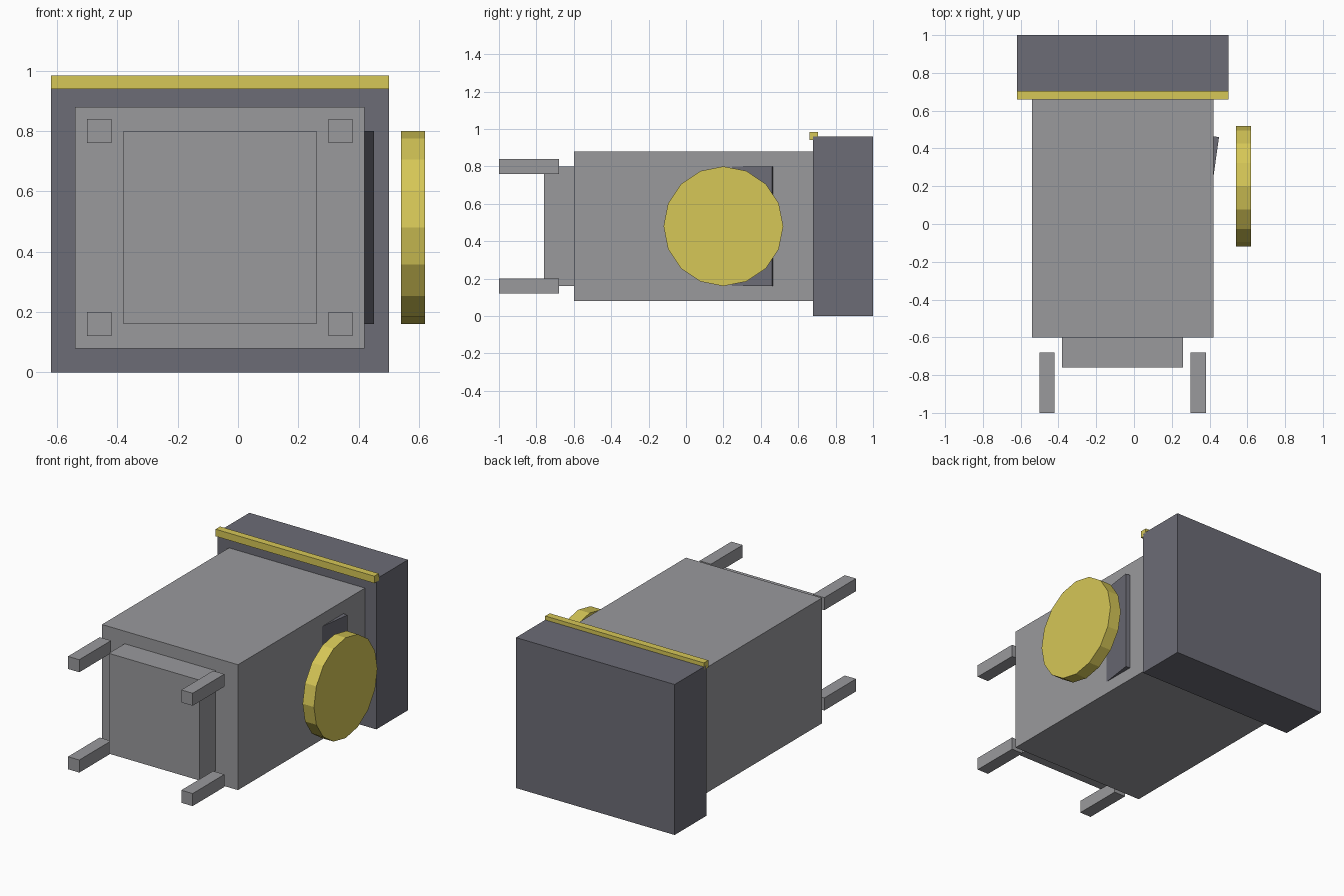
import bpy
import bmesh
from math import radians
from mathutils import Matrix, Vector

cube = bpy.data.objects.get("Cube")
if cube:
    bpy.data.objects.remove(cube, do_unlink=True)


def make_material(name, rgb):
    mat = bpy.data.materials.new(name)
    mat.use_nodes = True
    mat.diffuse_color = (*rgb, 1)
    mat.node_tree.nodes["Principled BSDF"].inputs["Base Color"].default_value = (*rgb, 1)
    return mat


light_grey = make_material("light grey", (0.32, 0.32, 0.335))
dark_grey = make_material("dark grey", (0.15, 0.15, 0.18))
yellow = make_material("yellow", (0.67, 0.57, 0.095))


def add_object(name, bm, mat):
    mesh = bpy.data.meshes.new(name)
    bm.to_mesh(mesh)
    bm.free()
    mesh.materials.append(mat)
    obj = bpy.data.objects.new(name, mesh)
    bpy.context.collection.objects.link(obj)
    return obj


def box(name, low, high, mat):
    """Box between two opposite corners."""
    low, high = Vector(low), Vector(high)
    bm = bmesh.new()
    bmesh.ops.create_cube(bm, size=1)
    bmesh.ops.scale(bm, vec=high - low, verts=bm.verts)
    bmesh.ops.translate(bm, vec=(low + high) / 2, verts=bm.verts)
    return add_object(name, bm, mat)


# Main casing, front block and rear cap
box("body", (-0.54, -0.6, 0.08), (0.42, 0.68, 0.88), light_grey)
box("front_block", (-0.38, -0.76, 0.16), (0.26, -0.6, 0.80), light_grey)
box("rear_cap", (-0.62, 0.68, 0), (0.50, 1, 0.96), dark_grey)

# Yellow strip along the upper front edge of the cap
box("cap_strip", (-0.62, 0.66, 0.94), (0.50, 0.705, 0.985), yellow)

# Four prongs around the front block
for side, x in (("right", -0.46), ("left", 0.34)):
    for level, z in (("lower", 0.16), ("upper", 0.80)):
        box(f"{level}_{side}_prong", (x - 0.04, -1, z - 0.04),
            (x + 0.04, -0.68, z + 0.04), light_grey)

# Tilted side panel, hinged on its rear outer edge and sunk into the body
panel = box("side_panel", (-0.06, -0.32, 0.16), (0, 0, 0.80), dark_grey)
panel.data.transform(Matrix.Translation((0.45, 0.46, 0))
                     @ Matrix.Rotation(radians(-8), 4, "Z"))

# Faceted disc beside the panel
bm = bmesh.new()
bmesh.ops.create_cone(bm, cap_ends=True, segments=16, radius1=0.32, radius2=0.32,
                      depth=0.08,
                      matrix=Matrix.Translation((0.58, 0.2, 0.48))
                      @ Matrix.Rotation(radians(90), 4, "Y"))
add_object("side_disc", bm, yellow)
